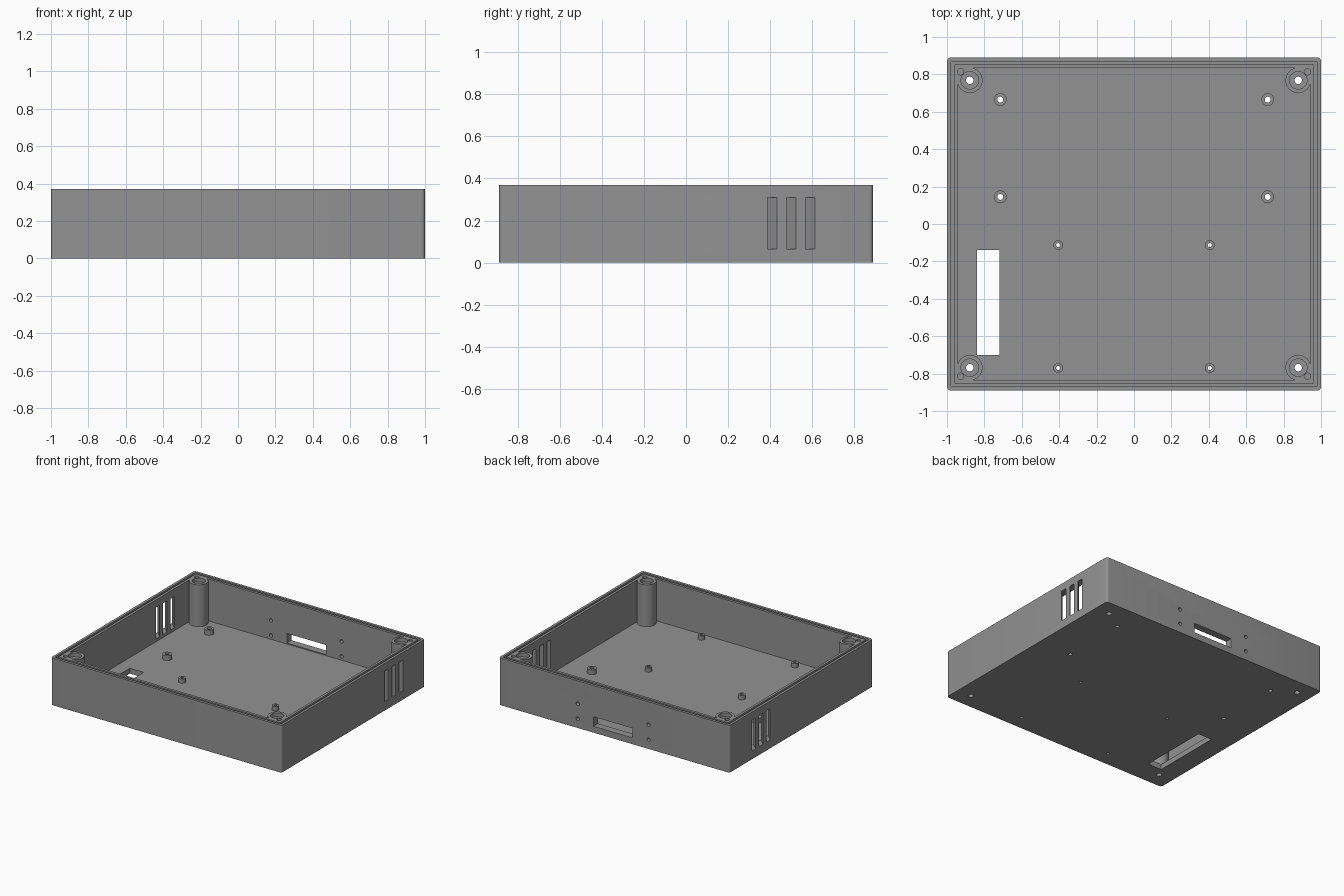
import bpy, bmesh, math
from mathutils import Matrix, Vector

if "Cube" in bpy.data.objects:
    bpy.data.objects.remove(bpy.data.objects["Cube"])

HX, HY, H = 1.0, 0.89, 0.37      # half width, half depth, height
WALL, FLOOR = 0.057, 0.042

grey = bpy.data.materials.new("plain grey")
grey.diffuse_color = (0.29, 0.29, 0.29, 1)
grey.use_nodes = True
grey.node_tree.nodes["Principled BSDF"].inputs["Base Color"].default_value = grey.diffuse_color


def finish(bm, name):
    bmesh.ops.recalc_face_normals(bm, faces=bm.faces)
    me = bpy.data.meshes.new(name)
    bm.to_mesh(me)
    bm.free()
    ob = bpy.data.objects.new(name, me)
    bpy.context.collection.objects.link(ob)
    me.materials.append(grey)
    return ob


def box(name, lo, hi, radius=0.0, shear=0.0):
    """Box between two corners, with rounded upright edges or a plan shear."""
    bm = bmesh.new()
    bmesh.ops.create_cube(bm, size=1)
    lo, hi = Vector(lo), Vector(hi)
    for v in bm.verts:
        v.co = Vector([lo[i] + (v.co[i] + 0.5) * (hi[i] - lo[i]) for i in range(3)])
        v.co.y += shear * (abs(v.co.x) - HX)
    if radius:
        edges = [e for e in bm.edges
                 if abs(e.verts[0].co.z - e.verts[1].co.z) > 0.01]
        bmesh.ops.bevel(bm, geom=edges, offset=radius, segments=5,
                        profile=0.5, affect='EDGES')
    return finish(bm, name)


def cyl(name, x, y, r, z0, z1, axis='Z', sides=32):
    """Cylinder along z, or along y when axis is Y (z0, z1 are then y limits)."""
    bm = bmesh.new()
    bmesh.ops.create_cone(bm, cap_ends=True, segments=sides, radius1=r, radius2=r,
                          depth=z1 - z0,
                          matrix=Matrix.Translation((0, 0, (z0 + z1) / 2)))
    if axis == 'Y':
        bmesh.ops.rotate(bm, verts=bm.verts, matrix=Matrix.Rotation(-math.pi / 2, 3, 'X'))
        bmesh.ops.translate(bm, verts=bm.verts, vec=(x, 0, y))
    else:
        bmesh.ops.translate(bm, verts=bm.verts, vec=(x, y, 0))
    return finish(bm, name)


def cut(target, cutter):
    mod = target.modifiers.new("cut", 'BOOLEAN')
    mod.operation, mod.solver, mod.object = 'DIFFERENCE', 'EXACT', cutter
    bpy.context.view_layer.objects.active = target
    bpy.ops.object.modifier_apply(modifier=mod.name)
    bpy.data.objects.remove(cutter)


def inset_box(name, d, z0, z1, radius):
    return box(name, (d - HX, d - HY, z0), (HX - d, HY - d, z1), radius)


corners = [(sx, sy) for sx in (-1, 1) for sy in (-1, 1)]
big_bosses = [(s * 0.715, y) for s in (-1, 1) for y in (0.665, 0.145)]
small_bosses = [(s * 0.405, y) for s in (-1, 1) for y in (-0.113, -0.77)]
PX, PY = 0.878, 0.768            # corner post centre

# Outer case and the hollow, leaving posts, corner blocks and bosses standing
case = inset_box("enclosure_base", 0, 0, H, 0.02)
hollow = inset_box("hollow", WALL, FLOOR, 0.5, 0)
for sx, sy in corners:
    cut(hollow, cyl("post", sx * PX, sy * PY, 0.068, -0.1, 0.6))
    xs, ys = sorted((sx * PX, sx * 1.1)), sorted((sy * PY, sy * 1.1))
    cut(hollow, box("block", (xs[0], ys[0], -0.1), (xs[1], ys[1], 0.6)))
for x, y in big_bosses:
    cut(hollow, cyl("boss", x, y, 0.034, -0.1, 0.08))
for x, y in small_bosses:
    cut(hollow, cyl("boss", x, y, 0.026, -0.1, 0.075))
cut(case, hollow)

# Seal groove in the rim
groove = inset_box("groove", 0.02, H - 0.02, 0.5, 0.012)
cut(groove, inset_box("groove_core", 0.037, 0, 0.6, 0.006))
cut(case, groove)

# Screw holes, counterbores and corner pin holes
for sx, sy in corners:
    cut(case, cyl("bore", sx * PX, sy * PY, 0.02, -0.1, 0.5))
    cut(case, cyl("counterbore", sx * PX, sy * PY, 0.047, H - 0.03, 0.5))
    cut(case, cyl("pin", sx * 0.927, sy * 0.814, 0.017, H - 0.06, 0.5))
for x, y in big_bosses:
    cut(case, cyl("bore", x, y, 0.016, -0.1, 0.5))
for x, y in small_bosses:
    cut(case, cyl("bore", x, y, 0.011, -0.1, 0.5))

# Floor slot
cut(case, box("slot", (-0.84, -0.70, -0.1), (-0.72, -0.14, 0.2)))

# Back connector opening with four screw holes
cut(case, box("opening", (-0.16, 0.8, 0.05), (0.18, 1.0, 0.125)))
for x in (-0.298, 0.316):
    for z in (0.072, 0.19):
        cut(case, cyl("bore", x, z, 0.014, 0.8, 1.0, 'Y', 20))

# Slanted side vents
for s in (-1, 1):
    for y in (0.387, 0.477, 0.567):
        xs = sorted((s * 0.92, s * 1.03))
        cut(case, box("vent", (xs[0], y, 0.065), (xs[1], y + 0.046, 0.31), shear=1.0))

bpy.ops.object.select_all(action='DESELECT')
case.select_set(True)
bpy.context.view_layer.objects.active = case
bpy.ops.object.shade_smooth_by_angle(angle=math.radians(30))
